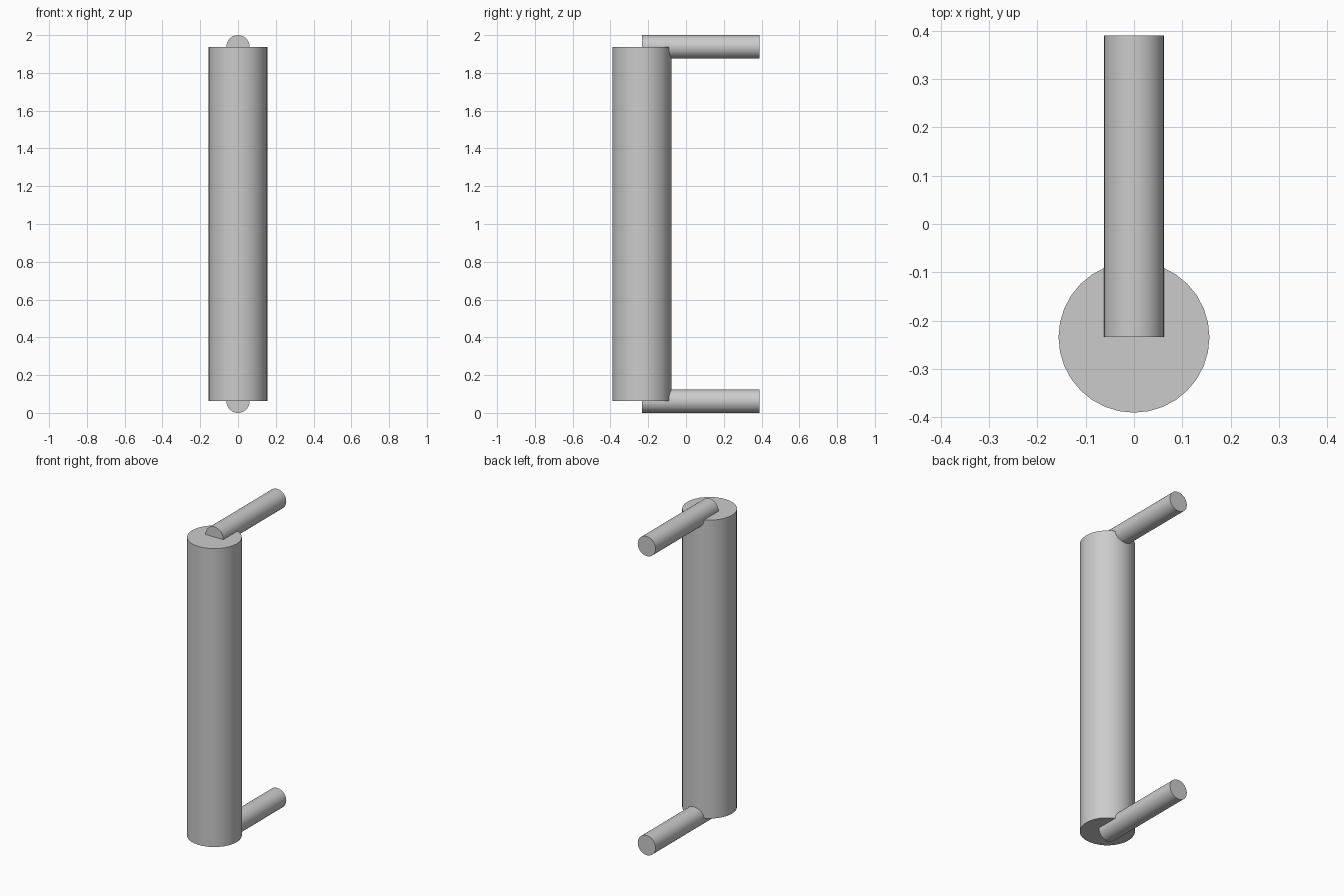
import bpy
from math import pi

cube = bpy.data.objects.get("Cube")
if cube:
    bpy.data.objects.remove(cube, do_unlink=True)

GRIP_R, POST_R = 0.156, 0.062
GRIP_Y, BACK_Y = -0.234, 0.39
HEIGHT = 2.0

# Single grey metal
metal = bpy.data.materials.new("grey_metal")
metal.use_nodes = True
grey = (0.6, 0.6, 0.6, 1)
metal.diffuse_color = grey
metal.node_tree.nodes["Principled BSDF"].inputs["Base Color"].default_value = grey


def rod(name, radius, length, location, tilt=0):
    bpy.ops.mesh.primitive_cylinder_add(vertices=32, radius=radius, depth=length,
                                        location=location, rotation=(tilt, 0, 0))
    obj = bpy.context.object
    obj.name = name
    obj.data.materials.append(metal)
    bpy.ops.object.shade_smooth_by_angle()
    return obj


# Upright grip, ending at the middle of each post
rod("grip", GRIP_R, HEIGHT - 2 * POST_R - 0.004, (0, GRIP_Y, HEIGHT / 2))

# Posts running back from the grip centre
for name, z in (("lower_post", POST_R), ("upper_post", HEIGHT - POST_R)):
    rod(name, POST_R, BACK_Y - GRIP_Y, (0, (BACK_Y + GRIP_Y) / 2, z), pi / 2)
